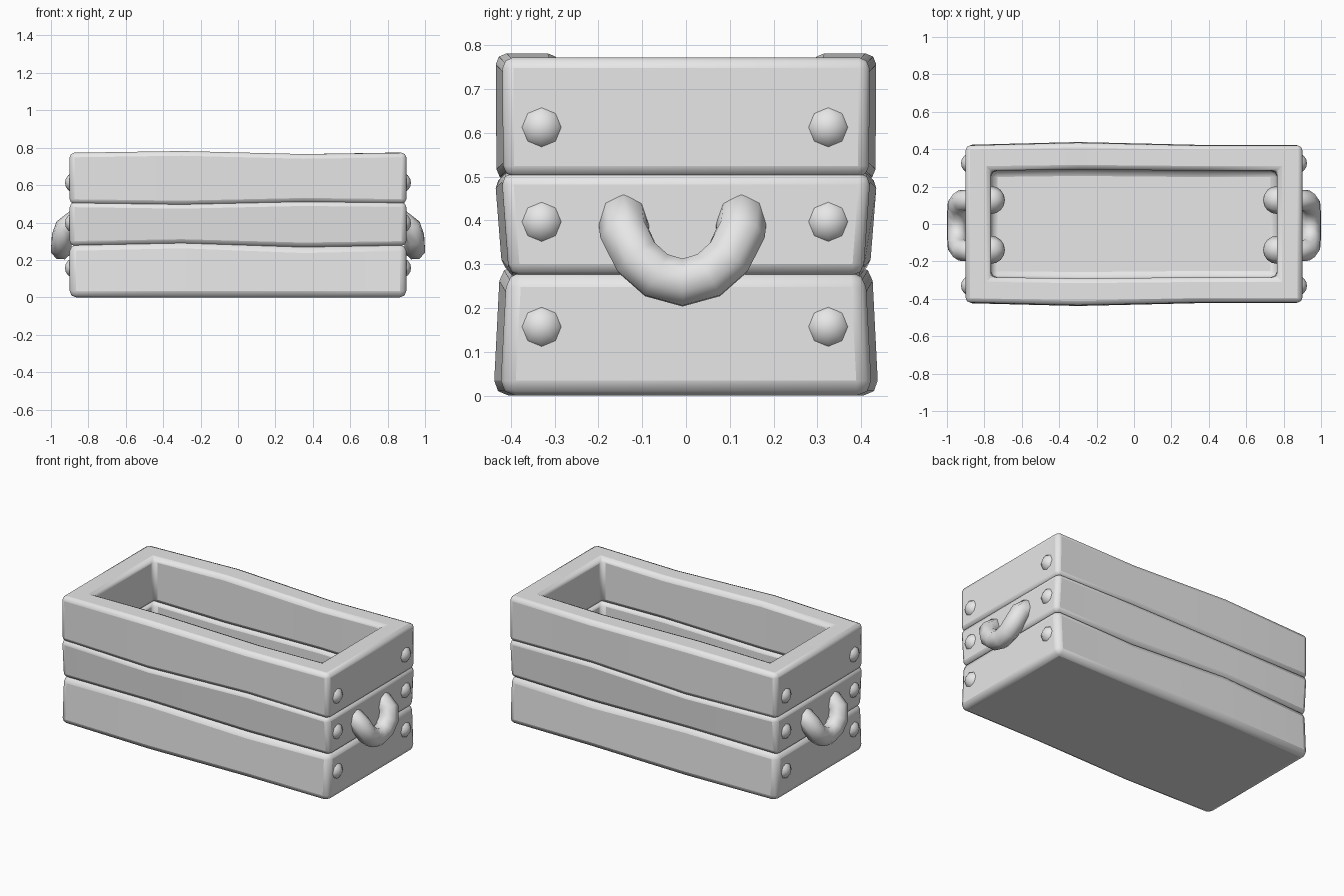
import bpy, bmesh, math
from mathutils import Matrix

if "Cube" in bpy.data.objects:
    bpy.data.objects.remove(bpy.data.objects["Cube"], do_unlink=True)

grey = bpy.data.materials.new("plain_grey")
grey.use_nodes = True
grey.diffuse_color = (0.8, 0.8, 0.8, 1)
grey.node_tree.nodes["Principled BSDF"].inputs["Base Color"].default_value = (0.8, 0.8, 0.8, 1)

CUTS = (-0.3, 0.35)   # where the long boards bend


def finish(obj, angle):
    obj.data.materials.append(grey)
    bpy.ops.object.select_all(action="DESELECT")
    obj.select_set(True)
    bpy.context.view_layer.objects.active = obj
    bpy.ops.object.shade_smooth_by_angle(angle=math.radians(angle))
    return obj


def add_mesh(name, bm, angle=60):
    bmesh.ops.recalc_face_normals(bm, faces=bm.faces)
    mesh = bpy.data.meshes.new(name)
    bm.to_mesh(mesh)
    bm.free()
    obj = bpy.data.objects.new(name, mesh)
    bpy.context.collection.objects.link(obj)
    return finish(obj, angle)


def loop(bm, hx, hy, z, bow_y, bow_z):
    """Rectangle whose long sides bend at the cuts."""
    xs = (-hx, *CUTS, hx)
    front = [bm.verts.new((x, -hy - bow_y * (x == CUTS[0]), z + b * bow_z))
             for x, b in zip(xs, (0, 1, -0.8, 0))]
    back = [bm.verts.new((v.co.x, -v.co.y, v.co.z)) for v in front]
    return front + back[::-1]


def layer(name, z0, z1, low_y, high_y, bow_low, bow_high, bevel, floor=None):
    """One course of boards; with a floor it becomes an open box."""
    bm = bmesh.new()
    solid = floor is not None
    loops = [
        loop(bm, 0.9, low_y, z0, 0.015, bow_low),
        loop(bm, 0.9, high_y, z1, 0.015, bow_high),
        loop(bm, 0.765, 0.285, z1, 0.006, bow_high),
        loop(bm, 0.765, 0.285, floor if solid else z0, 0.006, 0 if solid else bow_low),
    ]
    for k in range(3 if solid else 4):
        a, b = loops[k], loops[(k + 1) % 4]
        for i in range(8):
            j = (i + 1) % 8
            bm.faces.new((a[i], a[j], b[j], b[i]))
    if solid:
        for ring in (loops[0], loops[3]):
            for i in range(3):
                bm.faces.new((ring[i], ring[i + 1], ring[6 - i], ring[7 - i]))
    obj = add_mesh(name, bm)
    mod = obj.modifiers.new("worn_edges", "BEVEL")
    mod.width = bevel
    mod.segments = 2
    mod.limit_method = "ANGLE"
    mod.angle_limit = math.radians(40)


# Three stacked courses
layer("bottom_course", 0.0, 0.282, 0.425, 0.41, 0.0, 0.014, 0.034, floor=0.12)
layer("middle_course", 0.275, 0.508, 0.405, 0.422, 0.01, -0.008, 0.026)
layer("top_course", 0.5, 0.773, 0.418, 0.42, -0.008, 0.009, 0.025)


def knob(name, radius, place):
    bm = bmesh.new()
    bmesh.ops.create_uvsphere(bm, u_segments=8, v_segments=8, radius=radius)
    bm.transform(Matrix.Translation(place) @ Matrix.Rotation(math.pi / 2, 4, "Y"))
    add_mesh(name, bm, 60)


def handle(name, side):
    half = [(0.78, 0.135, 0.415), (0.88, 0.135, 0.405), (0.925, 0.132, 0.37),
            (0.942, 0.105, 0.315), (0.945, 0.06, 0.275)]
    path = half + [(0.945, 0, 0.258)] + [(x, -y, z) for x, y, z in half[::-1]]
    curve = bpy.data.curves.new(name, "CURVE")
    curve.dimensions = "3D"
    curve.bevel_depth = 0.058
    curve.bevel_resolution = 2
    curve.use_fill_caps = True
    spline = curve.splines.new("POLY")
    spline.points.add(len(path) - 1)
    for point, (x, y, z) in zip(spline.points, path):
        point.co = (side * x, y - 0.008, z, 1)
    obj = bpy.data.objects.new(name, curve)
    bpy.context.collection.objects.link(obj)
    bpy.ops.object.select_all(action="DESELECT")
    obj.select_set(True)
    bpy.context.view_layer.objects.active = obj
    bpy.ops.object.convert(target="MESH")
    finish(bpy.context.view_layer.objects.active, 60)


# Handles, their inner ends, and the rivets on both end walls
for side, label in ((1, "left"), (-1, "right")):
    handle(f"{label}_handle", side)
    for y, end in ((-0.138, "front"), (0.128, "back")):
        knob(f"{label}_{end}_handle_end", 0.075, (side * 0.765, y, 0.41))
    for y, end in ((-0.33, "front"), (0.325, "back")):
        for z, row in ((0.157, "bottom"), (0.397, "middle"), (0.613, "top")):
            knob(f"{label}_{end}_{row}_rivet", 0.055, (side * 0.87, y, z))
